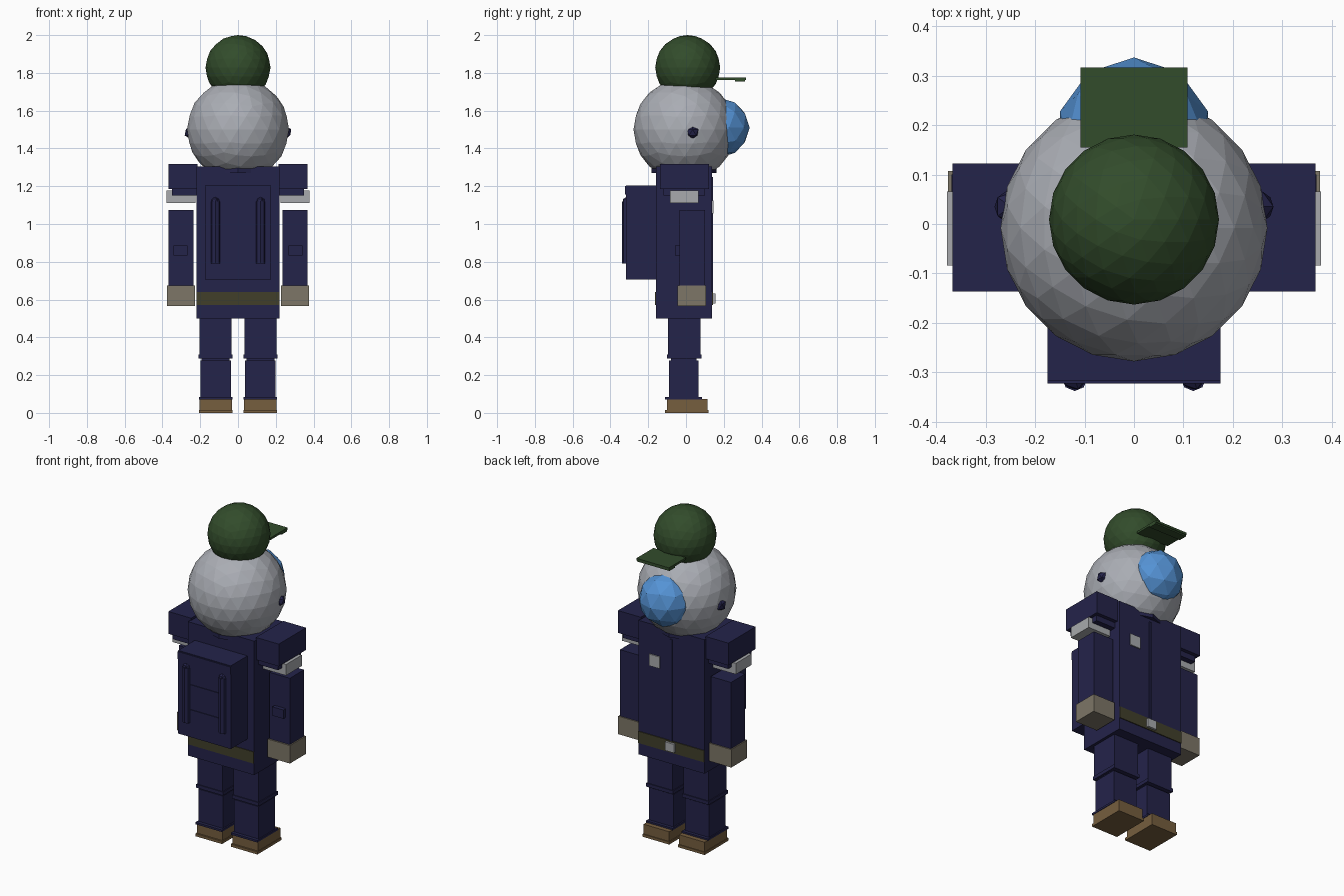
import bpy, bmesh, math
from mathutils import Vector

if "Cube" in bpy.data.objects:
    bpy.data.objects.remove(bpy.data.objects["Cube"])


def material(name, rgb):
    # convert display values (0-255) to linear
    lin = [((c / 255 + 0.055) / 1.055) ** 2.4 for c in rgb]
    m = bpy.data.materials.new(name)
    m.diffuse_color = (*lin, 1)
    m.use_nodes = True
    m.node_tree.nodes["Principled BSDF"].inputs["Base Color"].default_value = m.diffuse_color
    return m


NAVY = material("navy cloth", (36, 35, 74))
GREEN = material("cap green", (50, 76, 43))
SHELL = material("helmet grey", (170, 173, 180))
BLUE = material("visor blue", (84, 146, 212))
GLOVE = material("glove beige", (125, 118, 103))
BOOT = material("boot brown", (118, 94, 62))
BELT = material("belt olive", (65, 63, 42))
PALE = material("pale trim", (168, 170, 173))


def finish(name, bm, mat):
    mesh = bpy.data.meshes.new(name)
    bm.to_mesh(mesh)
    bm.free()
    mesh.materials.append(mat)
    ob = bpy.data.objects.new(name, mesh)
    bpy.context.collection.objects.link(ob)
    return ob


def box(name, x, y, z, mat, mirror=False):
    """Box from (min, max) ranges, optionally mirrored across x."""
    for side in ((1, -1) if mirror else (1,)):
        bm = bmesh.new()
        bmesh.ops.create_cube(bm, size=1)
        for v in bm.verts:
            v.co = Vector(((x[0] + x[1]) / 2 * side + v.co.x * (x[1] - x[0]),
                           (y[0] + y[1]) / 2 + v.co.y * (y[1] - y[0]),
                           (z[0] + z[1]) / 2 + v.co.z * (z[1] - z[0])))
        label = name if not mirror else name + ("_right" if side > 0 else "_left")
        finish(label, bm, mat)


def ball(name, centre, radius, detail, mat):
    bm = bmesh.new()
    bmesh.ops.create_icosphere(bm, subdivisions=detail, radius=radius)
    bmesh.ops.translate(bm, verts=bm.verts, vec=centre)
    return finish(name, bm, mat)


def tube(name, centre, radius, height, sides, mat):
    bm = bmesh.new()
    bmesh.ops.create_cone(bm, cap_ends=True, segments=sides, radius1=radius,
                          radius2=radius, depth=height)
    bmesh.ops.translate(bm, verts=bm.verts, vec=centre)
    return finish(name, bm, mat)


# head: helmet, visor, ear bolts, cap with brim
ball("helmet", (0, -0.008, 1.5), 0.27, 3, SHELL)
ball("visor", (0, 0.18, 1.51), 0.157, 2, BLUE)
for s in (-1, 1):
    ball("ear_bolt", (s * 0.25, 0.035, 1.485), 0.036, 1, NAVY)
ball("cap", (0, 0.009, 1.828), 0.172, 3, GREEN)
box("cap_brim", (-0.108, 0.108), (0.155, 0.317), (1.763, 1.776), GREEN)
box("brim_edge", (-0.108, 0.108), (0.26, 0.312), (1.755, 1.765), GREEN)

# torso with collar, front placket, badge and belt
box("torso", (-0.22, 0.22), (-0.16, 0.138), (0.5, 1.305), NAVY)
tube("collar", (0, -0.01, 1.3), 0.172, 0.06, 10, NAVY)
box("placket", (-0.008, 0.008), (0.135, 0.144), (0.64, 1.25), NAVY)
box("badge", (0.075, 0.145), (0.137, 0.145), (1.055, 1.125), PALE)
box("belt_front", (-0.219, 0.219), (0.136, 0.143), (0.57, 0.64), BELT)
box("belt_back", (-0.219, 0.219), (-0.164, -0.158), (0.57, 0.64), BELT)
box("belt_buckle", (-0.03, 0.03), (0.14, 0.156), (0.58, 0.632), PALE)

# backpack with two vertical tubes and cross seams
box("backpack", (-0.175, 0.175), (-0.318, -0.155), (0.705, 1.205), NAVY)
box("backpack_flap", (-0.175, 0.175), (-0.323, -0.315), (1.155, 1.2), NAVY)
for s in (-1, 1):
    tube("backpack_tube", (s * 0.12, -0.312, 0.955), 0.026, 0.33, 8, NAVY)
    ball("tube_cap", (s * 0.12, -0.312, 1.12), 0.026, 1, NAVY)
for z in (0.86, 1.01):
    box("backpack_seam", (-0.095, 0.095), (-0.322, -0.315), (z, z + 0.012), NAVY)

# arms: shoulder block, sleeve, pale band, forearm, elbow pad, glove
box("shoulder", (0.215, 0.367), (-0.137, 0.122), (1.184, 1.318), NAVY, True)
box("sleeve", (0.215, 0.35), (-0.12, 0.1), (1.15, 1.19), NAVY, True)
box("arm_band", (0.225, 0.378), (-0.084, 0.066), (1.112, 1.178), PALE, True)
box("arm", (0.235, 0.369), (-0.035, 0.1), (0.67, 1.074), NAVY, True)
box("elbow_pad", (0.268, 0.342), (-0.058, -0.03), (0.832, 0.885), NAVY, True)
box("glove", (0.228, 0.376), (-0.044, 0.107), (0.567, 0.675), GLOVE, True)

# legs: thigh, knee cuff, shin, ankle cuff, boot and sole
box("thigh", (0.035, 0.203), (-0.095, 0.076), (0.3, 0.505), NAVY, True)
box("knee_cuff", (0.03, 0.208), (-0.1, 0.081), (0.287, 0.308), NAVY, True)
box("knee_joint", (0.045, 0.193), (-0.08, 0.055), (0.27, 0.29), NAVY, True)
box("shin", (0.038, 0.199), (-0.09, 0.066), (0.08, 0.278), NAVY, True)
box("ankle_cuff", (0.03, 0.206), (-0.11, 0.085), (0.072, 0.084), NAVY, True)
box("boot", (0.033, 0.203), (-0.1, 0.113), (0.014, 0.074), BOOT, True)
box("boot_sole", (0.029, 0.206), (-0.11, 0.118), (0.0, 0.016), BOOT, True)
